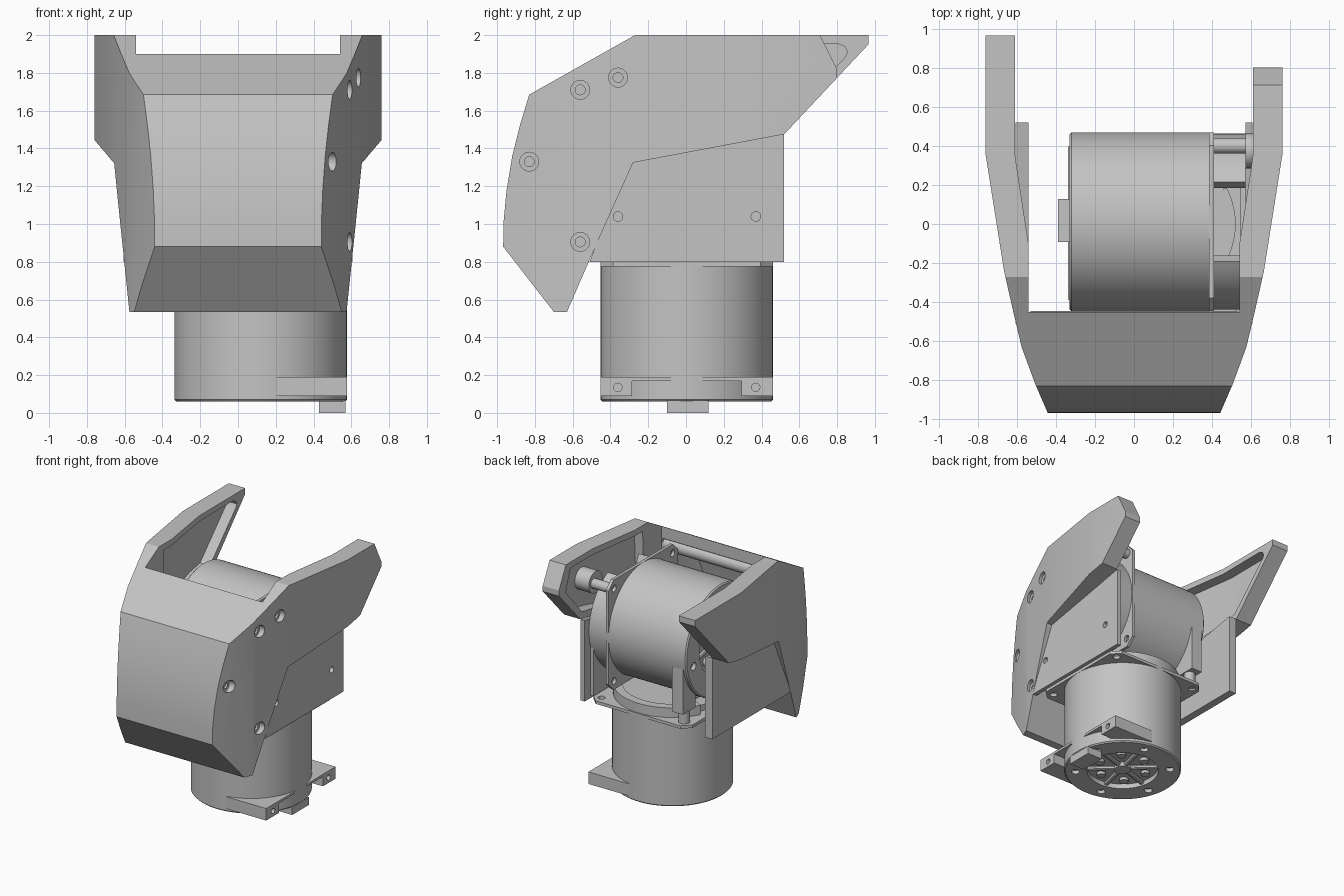
import bpy, bmesh, math
from mathutils import Matrix, Vector

if "Cube" in bpy.data.objects:
    bpy.data.objects.remove(bpy.data.objects["Cube"])

GREY = bpy.data.materials.new("plain grey")
GREY.use_nodes = True
GREY.diffuse_color = (0.55, 0.55, 0.55, 1)
GREY.node_tree.nodes["Principled BSDF"].inputs["Base Color"].default_value = (0.55, 0.55, 0.55, 1)
parts = []


def finish(name, bm):
    bmesh.ops.recalc_face_normals(bm, faces=bm.faces)
    mesh = bpy.data.meshes.new(name)
    bm.to_mesh(mesh)
    bm.free()
    mesh.materials.append(GREY)
    ob = bpy.data.objects.new(name, mesh)
    bpy.context.collection.objects.link(ob)
    parts.append(ob)
    return ob


def prism(name, pts, axis, lo, hi):
    """Extrude an outline: (y, z) points along x, or (x, y) points along z."""
    place = (lambda p: (lo, p[0], p[1])) if axis == "x" else (lambda p: (p[0], p[1], lo))
    bm = bmesh.new()
    face = bm.faces.new([bm.verts.new(place(p)) for p in pts])
    out = bmesh.ops.extrude_face_region(bm, geom=[face])["geom"]
    step = Vector((hi - lo, 0, 0)) if axis == "x" else Vector((0, 0, hi - lo))
    bmesh.ops.translate(bm, vec=step, verts=[v for v in out if isinstance(v, bmesh.types.BMVert)])
    return finish(name, bm)


def box(name, a, b):
    return prism(name, [(a[0], a[1]), (b[0], a[1]), (b[0], b[1]), (a[0], b[1])], "z", a[2], b[2])


def rod(name, a, b, r, n=32):
    a, b = Vector(a), Vector(b)
    turn = (b - a).to_track_quat("Z", "Y").to_matrix().to_4x4()
    bm = bmesh.new()
    bmesh.ops.create_cone(bm, cap_ends=True, segments=n, radius1=r, radius2=r, depth=(b - a).length,
                          matrix=Matrix.Translation((a + b) / 2) @ turn)
    return finish(name, bm)


def lathe(name, profile, n=64, start=0, sweep=math.tau, closed=False):
    """Revolve (r, z) points about z; closed profiles may make part rings."""
    bm = bmesh.new()
    verts = [bm.verts.new((r * math.cos(start), r * math.sin(start), z)) for r, z in profile]
    if closed:
        geom = [bm.faces.new(verts)]
    else:
        geom = verts + [bm.edges.new(pair) for pair in zip(verts, verts[1:])]
    bmesh.ops.spin(bm, geom=geom, cent=(0, 0, 0), axis=(0, 0, 1), angle=sweep, steps=n)
    bmesh.ops.remove_doubles(bm, verts=bm.verts, dist=0.0005)
    return finish(name, bm)


def boolean(ob, tool, how="DIFFERENCE"):
    """Apply a boolean and throw the tool away."""
    mod = ob.modifiers.new("cut", "BOOLEAN")
    mod.operation, mod.object, mod.solver = how, tool, "EXACT"
    bpy.context.view_layer.objects.active = ob
    bpy.ops.object.modifier_apply(modifier=mod.name)
    parts.remove(tool)
    bpy.data.objects.remove(tool)
    return ob


def block(name, side, half_plan, lo=-1, hi=1):
    """Solid whose side outline is (y, z) and whose half width follows (y, x)."""
    plan = [(x, y) for y, x in half_plan] + [(-x, y) for y, x in reversed(half_plan)]
    return boolean(prism(name, side, "x", lo, hi), prism("plan", plan, "z", 0.3, 2.3), "INTERSECT")


# Shell: curved front with two cheeks reaching back
OUTER = [(-0.97, 0.44), (-0.82, 0.505), (-0.63, 0.575), (-0.44, 0.62), (-0.24, 0.665), (0.36, 0.76), (1.1, 0.76)]
shell = block("shell", [(-0.7, 0.535), (-0.63, 0.535), (-0.48, 0.88), (-0.28, 1.325), (0.52, 1.475),
                        (0.965, 1.95), (0.965, 2), (-0.27, 2), (-0.83, 1.685), (-0.88, 1.52),
                        (-0.92, 1.36), (-0.95, 1.18), (-0.965, 1.02), (-0.968, 0.88)], OUTER)
# Opening between the cheeks, hollow behind the front, and cheek pockets
boolean(shell, block("opening", [(-0.45, 0.4), (1.1, 0.4), (1.1, 2.2), (-0.45, 2.2)],
                     [(-0.5, 0.54), (-0.1, 0.54), (0.36, 0.61), (1.2, 0.61)]))
boolean(shell, block("hollow", [(-0.55, 0.86), (-0.87, 0.93), (-0.86, 1.3), (-0.75, 1.62),
                                (-0.45, 1.8), (-0.3, 1.8), (-0.3, 0.86)],
                     [(-0.9, 0.39), (-0.63, 0.49), (-0.42, 0.54), (-0.2, 0.54)]))
POCKET = [(-0.44, 0.56), (-0.24, 0.61), (0.36, 0.7), (1, 0.7)]
boolean(shell, block("pocket", [(-0.2, 1.95), (0.8, 1.955), (0.84, 1.94), (0.855, 1.91), (0.84, 1.88),
                                (0.5, 1.53), (-0.22, 1.4)], POCKET, -1, -0.3))
boolean(shell, block("pocket", [(-0.2, 1.95), (0.65, 1.95), (0.71, 1.77), (0.5, 1.53), (-0.22, 1.4)],
                     POCKET, 0.3, 1))
# The +x cheek is shorter
boolean(shell, prism("tip_cut", [(0.705, 2.01), (0.8, 1.82), (0.8, 1.6), (1.2, 1.6), (1.2, 2.1), (0.7, 2.1)], "x", 0.3, 1))


def half_width(y):
    for (y0, x0), (y1, x1) in zip(OUTER, OUTER[1:]):
        if y <= y1:
            return x0 + (x1 - x0) * (y - y0) / (y1 - y0)


# Counterbored screw holes on the +x cheek
for y, z in [(-0.56, 1.71), (-0.36, 1.775), (-0.83, 1.33), (-0.56, 0.905)]:
    x = half_width(y)
    boolean(shell, rod("bore", (x - 0.035, y, z), (x + 0.2, y, z), 0.05))
    boolean(shell, rod("hole", (x - 0.05, y, z), (x + 0.2, y, z), 0.026))

# Flat side plates under the cheeks
PLATE = [(-0.51, 0.8), (0.52, 0.8), (0.52, 1.475), (-0.28, 1.325), (-0.48, 0.88)]
prism("right_side_plate", PLATE, "x", -0.606, -0.54)
left_plate = prism("left_side_plate", PLATE, "x", 0.57, 0.606)
for y in (-0.36, 0.37):
    boolean(left_plate, rod("hole", (0.5, y, 1.04), (0.7, y, 1.04), 0.025))

# Cross bar inside the front, and the boss in the +x cheek
rod("cross_bar", (-0.53, -0.5, 1.74), (0.53, -0.5, 1.74), 0.055)
rod("cheek_boss", (0.57, 0.375, 1.74), (0.72, 0.375, 1.74), 0.09)
rod("boss_pin", (0.41, 0.4, 1.74), (0.58, 0.4, 1.74), 0.04)


def motor(label, matrix, ring_height):
    first = len(parts)
    # Can with a recessed end and six screw holes
    can = lathe(label + "_motor_can", [(0, 0.1), (0.28, 0.1), (0.28, 0.06), (0.447, 0.06), (0.457, 0.07),
                                       (0.457, 0.785), (0, 0.785)], 96)
    for i in range(6):
        a = math.tau * i / 6 + 0.3
        c, s = math.cos(a), math.sin(a)
        boolean(can, rod("screw_hole", (0.37 * c, 0.37 * s, 0), (0.37 * c, 0.37 * s, 0.09), 0.032, 20))
        rod(label + "_motor_spoke", (0.04 * c, 0.04 * s, 0.09), (0.29 * c, 0.29 * s, 0.09), 0.02, 8)
        rod(label + "_motor_screw", (0.2 * s, -0.2 * c, 0.075), (0.2 * s, -0.2 * c, 0.11), 0.035, 16)
    rod(label + "_motor_hub", (0, 0, 0.065), (0, 0, 0.11), 0.065)
    box(label + "_motor_connector", (0.31, -0.105, 0), (0.45, 0.115, 0.065))
    # Square flange with clipped corners
    w, k = 0.457, 0.39
    flange = prism(label + "_motor_flange", [(w, -k), (w, k), (k, w), (-k, w), (-w, k), (-w, -k), (-k, -w), (k, -w)],
                   "z", 0.775, 0.8)
    for sx in (-1, 1):
        for sy in (-1, 1):
            boolean(flange, rod("hole", (sx * 0.385, sy * 0.385, 0.7), (sx * 0.385, sy * 0.385, 0.9), 0.028, 20))
    for s in (-1, 1):
        # Mounting lugs with cross holes, under thin corner webs
        lug = prism(label + "_motor_lug", [(0.08, s * w), (w, s * w), (w, s * 0.29), (0.3, s * 0.29)], "z", 0.09, 0.175)
        boolean(lug, rod("hole", (0.37, s * 0.365, 0.135), (0.6, s * 0.365, 0.135), 0.022, 20))
        prism(label + "_motor_web", [(0.08, s * w), (w, s * w), (w, s * 0.07), (0.3, s * 0.3)], "z", 0.17, 0.19)
        # Part rings standing on the flange
        lathe(label + "_motor_ring", [(0.38, 0.79), (0.45, 0.79), (0.45, ring_height), (0.38, ring_height)],
              24, s * math.pi / 2 - 1.1, 2.2, closed=True)
    for ob in parts[first:]:
        ob.data.transform(matrix)


motor("lower", Matrix.Translation((0.12, 0.004, 0)), 0.88)
motor("upper", Matrix.Translation((-0.39, 0.012, 1.36)) @ Matrix.Rotation(math.pi / 2, 4, "Y"), 0.96)

# Base disc on the lower motor and the feet that carry the upper motor
rod("base_disc", (0.12, 0, 0.79), (0.12, 0, 0.85), 0.4, 64)
for y in (-0.36, 0.38):
    rod("motor_foot", (-0.25, y, 0.79), (-0.25, y, 0.92), 0.045)
box("end_bracket", (0.545, -0.43, 0.82), (0.572, 0.44, 1.36))

# Smooth curved surfaces, keep edges sharp
bpy.ops.object.select_all(action="DESELECT")
for ob in parts:
    ob.select_set(True)
bpy.context.view_layer.objects.active = shell
bpy.ops.object.shade_smooth_by_angle(angle=math.radians(25))
